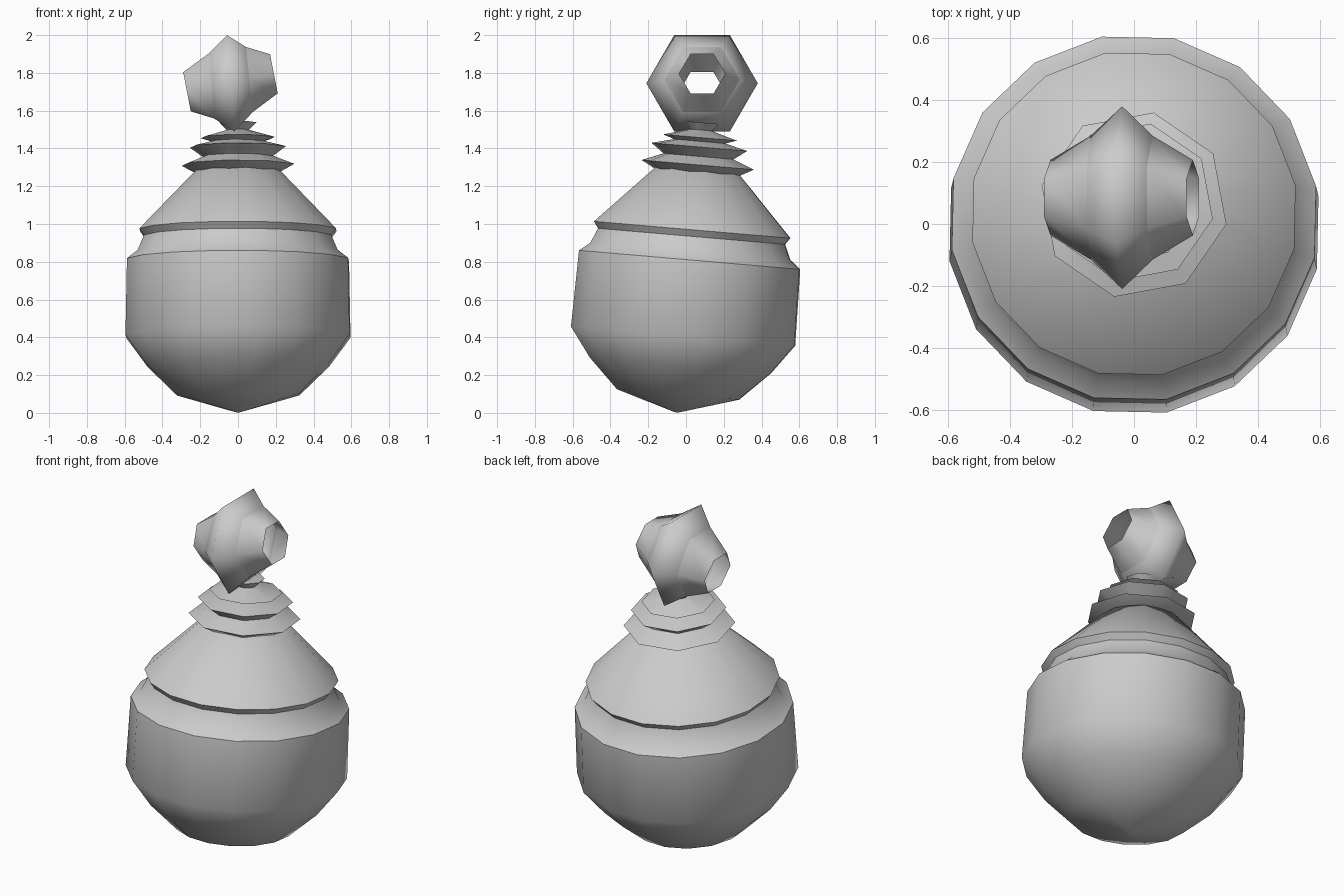
import bpy, bmesh, math
from mathutils import Matrix, Vector

cube = bpy.data.objects.get("Cube")
if cube:
    bpy.data.objects.remove(cube)

# Single grey material
grey = bpy.data.materials.new("light_grey")
grey.use_nodes = True
grey.diffuse_color = (0.6, 0.6, 0.6, 1)
grey.node_tree.nodes["Principled BSDF"].inputs["Base Color"].default_value = (0.6, 0.6, 0.6, 1)


def loft(name, rings, sharp, sides, cap_start=False, cap_end=False):
    """Skin a list of point rings; rings listed in sharp get hard edges."""
    bm = bmesh.new()
    loops = [[bm.verts.new(p) for p in ring] for ring in rings]
    for a, b in zip(loops, loops[1:]):
        for i in range(sides):
            j = (i + 1) % sides
            bm.faces.new((a[i], a[j], b[j], b[i]))
    if cap_start:
        bm.faces.new(loops[0][::-1])
    if cap_end:
        bm.faces.new(loops[-1])
    for f in bm.faces:
        f.smooth = True
    for k in sharp:
        for i in range(sides):
            edge = bm.edges.get((loops[k][i], loops[k][(i + 1) % sides]))
            edge.smooth = False
    bm.normal_update()
    mesh = bpy.data.meshes.new(name)
    bm.to_mesh(mesh)
    bm.free()
    mesh.materials.append(grey)
    obj = bpy.data.objects.new(name, mesh)
    bpy.context.collection.objects.link(obj)
    return obj


def lathe_rings(profile, sides, turn):
    """Rings around the leaning ornament axis, from (radius, height) pairs."""
    lean = Matrix.Translation((0, -0.05, 0.003)) @ Matrix.Rotation(math.radians(-4.9), 4, 'X')
    rings = []
    for r, t in profile:
        angles = [math.radians(turn) + math.tau * i / sides for i in range(sides)]
        rings.append([lean @ Vector((r * math.cos(a), r * math.sin(a), t)) for a in angles])
    return rings


# Round bulb with grooved waist and cone shoulder
bulb = [(0.01, 0), (0.33, 0.095), (0.49, 0.25), (0.605, 0.405), (0.597, 0.81),
        (0.54, 0.855), (0.505, 0.935), (0.53, 0.97), (0.22, 1.29)]
loft("bulb", lathe_rings(bulb, 16, 10), [4, 6, 7], 16, True, True)

# Tiered octagonal cap
cap = [(0.22, 1.27), (0.305, 1.315), (0.19, 1.36), (0.26, 1.41),
       (0.14, 1.44), (0.2, 1.46), (0.06, 1.5), (0.1, 1.54)]
loft("cap", lathe_rings(cap, 8, -12), range(1, 8), 8, True, True)

# Open hexagonal hanging ring: centre x, centre z, radius, lean in degrees
hoop = [(-0.27, 1.7, 0.122, 11), (-0.14, 1.732, 0.2, 4), (-0.038, 1.745, 0.295, 4.5),
        (0.06, 1.765, 0.2, 6), (0.19, 1.795, 0.122, 11)]
hoop_rings = []
for x, z, r, lean in hoop:
    up = Vector((-math.sin(math.radians(lean)), 0, math.cos(math.radians(lean))))
    angles = [math.tau * i / 6 for i in range(6)]
    hoop_rings.append([Vector((x, 0.085 + r * math.cos(a), z)) + up * r * math.sin(a) for a in angles])
loft("hanging_ring", hoop_rings, [1, 3], 6)
